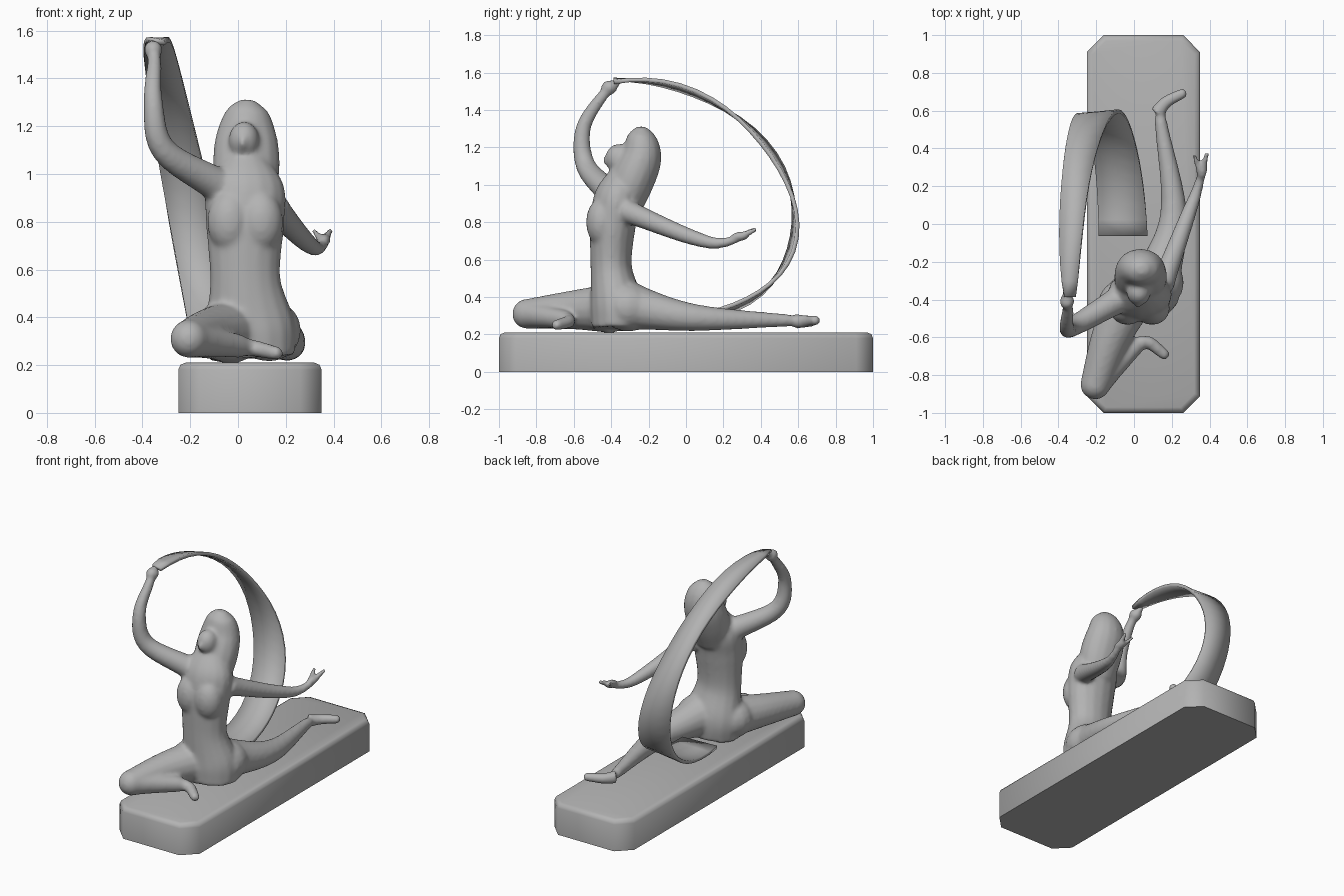
import bpy
import bmesh
from math import sin, cos, radians
from mathutils import Vector, Matrix

if "Cube" in bpy.data.objects:
    bpy.data.objects.remove(bpy.data.objects["Cube"])

grey = (0.45, 0.45, 0.45, 1)
stone = bpy.data.materials.new("grey stone")
stone.use_nodes = True
stone.diffuse_color = grey
stone.node_tree.nodes["Principled BSDF"].inputs["Base Color"].default_value = grey


def make_object(name, bm):
    bmesh.ops.recalc_face_normals(bm, faces=bm.faces)
    mesh = bpy.data.meshes.new(name)
    bm.to_mesh(mesh)
    bm.free()
    mesh.materials.append(stone)
    obj = bpy.data.objects.new(name, mesh)
    bpy.context.collection.objects.link(obj)
    return obj


def shade(obj, angle):
    bpy.ops.object.select_all(action="DESELECT")
    obj.select_set(True)
    bpy.context.view_layer.objects.active = obj
    bpy.ops.object.shade_smooth_by_angle(angle=radians(angle))


def curve_through(points, steps=6):
    """Catmull-Rom samples through points of any dimension."""
    pts = [Vector(p) for p in points]
    pts = [pts[0] * 2 - pts[1]] + pts + [pts[-1] * 2 - pts[-2]]
    out = []
    for a, b, c, d in zip(pts, pts[1:], pts[2:], pts[3:]):
        for i in range(steps):
            t = i / steps
            out.append(b + (c - a) * (t / 2) + (a * 2 - b * 5 + c * 4 - d) * (t * t / 2)
                       + (b * 3 - a - c * 3 + d) * (t ** 3 / 2))
    return out + [pts[-2]]


def sweep(bm, path, flat=1, sides=16):
    """Tube along samples of x, y, z, radius; flat scales its depth."""
    rings = []
    for i, p in enumerate(path):
        ahead, behind = path[min(i + 1, len(path) - 1)], path[max(i - 1, 0)]
        tangent = Vector(ahead[:3]) - Vector(behind[:3])
        depth = tangent.cross(Vector((1, 0, 0))).normalized()
        width = depth.cross(tangent).normalized()
        ring = []
        for k in range(sides):
            turn = radians(360 * k / sides)
            offset = width * cos(turn) + depth * sin(turn) * flat
            ring.append(bm.verts.new(Vector(p[:3]) + offset * p[3]))
        rings.append(ring)
    for lower, upper in zip(rings, rings[1:]):
        for k in range(sides):
            n = (k + 1) % sides
            bm.faces.new((lower[k], lower[n], upper[n], upper[k]))
    bm.faces.new(rings[0][::-1])
    bm.faces.new(rings[-1])


def ball(bm, centre, radii):
    place = Matrix.Translation(centre) @ Matrix.Diagonal((*radii, 1))
    bmesh.ops.create_uvsphere(bm, u_segments=16, v_segments=10, radius=1, matrix=place)


def limb(bm, joints, start, end):
    """Tapered tube through the joints, thinning fastest near its root, with a round tip."""
    path = curve_through(joints)
    last = len(path) - 1
    sweep(bm, [(*p, start + (end - start) * (i / last) ** 0.7) for i, p in enumerate(path)])
    ball(bm, joints[-1], (end, end, end))


# Plinth: long block with cut corners and a softened top edge
bm = bmesh.new()
block = Matrix.Translation((0.05, 0, 0.105)) @ Matrix.Diagonal((0.6, 2, 0.21, 1))
bmesh.ops.create_cube(bm, size=1, matrix=block)
upright = [e for e in bm.edges if abs(e.verts[0].co.z - e.verts[1].co.z) > 0.1]
bmesh.ops.bevel(bm, geom=upright, offset=0.09, segments=1, affect="EDGES")
rim = [e for e in bm.edges if all(v.co.z > 0.2 for v in e.verts)]
bmesh.ops.bevel(bm, geom=rim, offset=0.03, segments=2, profile=0.5, affect="EDGES")
shade(make_object("plinth", bm), 60)

# Torso from pelvis to neck, as overlapping masses that are fused later
bm = bmesh.new()
torso = [(0.06, -0.37, 0.23, 0.18), (0.05, -0.37, 0.36, 0.19), (0.03, -0.4, 0.56, 0.148),
         (0.03, -0.39, 0.8, 0.165), (0.03, -0.36, 0.96, 0.16), (0.03, -0.34, 1.1, 0.06)]
sweep(bm, curve_through(torso), flat=0.75)
for side in (-1, 1):
    ball(bm, (0.03 + side * 0.065, -0.45, 0.8), (0.095, 0.085, 0.13))
# Hips
ball(bm, (0.13, -0.31, 0.345), (0.135, 0.14, 0.13))
ball(bm, (-0.05, -0.42, 0.34), (0.14, 0.13, 0.13))

# Face, nose and hair falling over the upper back
ball(bm, (0.025, -0.36, 1.14), (0.065, 0.072, 0.08))
ball(bm, (0.02, -0.425, 1.13), (0.016, 0.02, 0.03))
hair = [(0.045, -0.24, 1.31, 0.03), (0.04, -0.24, 1.26, 0.09), (0.035, -0.24, 1.15, 0.13),
        (0.035, -0.29, 1.02, 0.14), (0.03, -0.34, 0.88, 0.12)]
sweep(bm, curve_through(hair), flat=0.85)

# Bent front leg: thigh, shin folded back, foot
knee, ankle = (-0.205, -0.85, 0.31), (0, -0.65, 0.28)
limb(bm, [(-0.03, -0.4, 0.34), (-0.13, -0.62, 0.33), knee], 0.14, 0.08)
limb(bm, [knee, ankle], 0.08, 0.05)
limb(bm, [ankle, (0.07, -0.625, 0.27), (0.16, -0.69, 0.25)], 0.045, 0.03)

# Straight back leg with turned-out foot
ankle = (0.14, 0.55, 0.275)
limb(bm, [(0.12, -0.3, 0.35), (0.21, 0.05, 0.29), ankle], 0.135, 0.033)
limb(bm, [(0.12, 0.585, 0.27), (0.17, 0.645, 0.27), (0.255, 0.69, 0.275)], 0.042, 0.028)

# Trailing left arm with hand and thumb
limb(bm, [(0.15, -0.32, 0.86), (0.28, 0.03, 0.72), (0.34, 0.2, 0.69), (0.385, 0.37, 0.76)],
     0.065, 0.015)
ball(bm, (0.36, 0.29, 0.725), (0.03, 0.05, 0.025))
limb(bm, [(0.35, 0.27, 0.72), (0.32, 0.36, 0.76)], 0.02, 0.013)

# Raised right arm with the hand gripping the ribbon
limb(bm, [(-0.08, -0.4, 0.95), (-0.31, -0.535, 1.1), (-0.355, -0.55, 1.3),
          (-0.35, -0.45, 1.47), (-0.36, -0.36, 1.555)], 0.075, 0.02)
ball(bm, (-0.355, -0.41, 1.52), (0.04, 0.045, 0.04))

# Fuse the body into one smooth skin
figure = make_object("dancer_figure", bm)
skin = figure.modifiers.new("fuse", "REMESH")
skin.mode = "VOXEL"
skin.voxel_size = 0.011
skin.use_smooth_shade = True
relax = figure.modifiers.new("relax", "SMOOTH")
relax.iterations = 10

# Ribbon: leaning half ellipse that widens and drifts inward as it falls, with a slight twist
bm = bmesh.new()
rows, steps = [], 28
for i in range(steps + 1):
    t = i / steps
    angle = radians(97 - 192 * t)
    rise, reach = sin(angle), cos(angle)
    centre = Vector((-0.2 - 0.14 * rise - 0.03 * reach * t,
                     -0.15 + 0.72 * reach - 0.15 * rise, 0.93 + 0.63 * rise))
    half = Vector((0.03 + 0.1 * t ** 0.6, 0, 0))
    half -= Vector((0, reach, rise)) * 0.014 * sin(4 * angle)
    rows.append([bm.verts.new(centre + half * s) for s in (-1, 0, 1)])
for a, b in zip(rows, rows[1:]):
    for k in range(2):
        bm.faces.new((a[k], a[k + 1], b[k + 1], b[k]))
ribbon = make_object("ribbon", bm)
shade(ribbon, 45)
cloth = ribbon.modifiers.new("thickness", "SOLIDIFY")
cloth.thickness = 0.022
cloth.offset = 0
